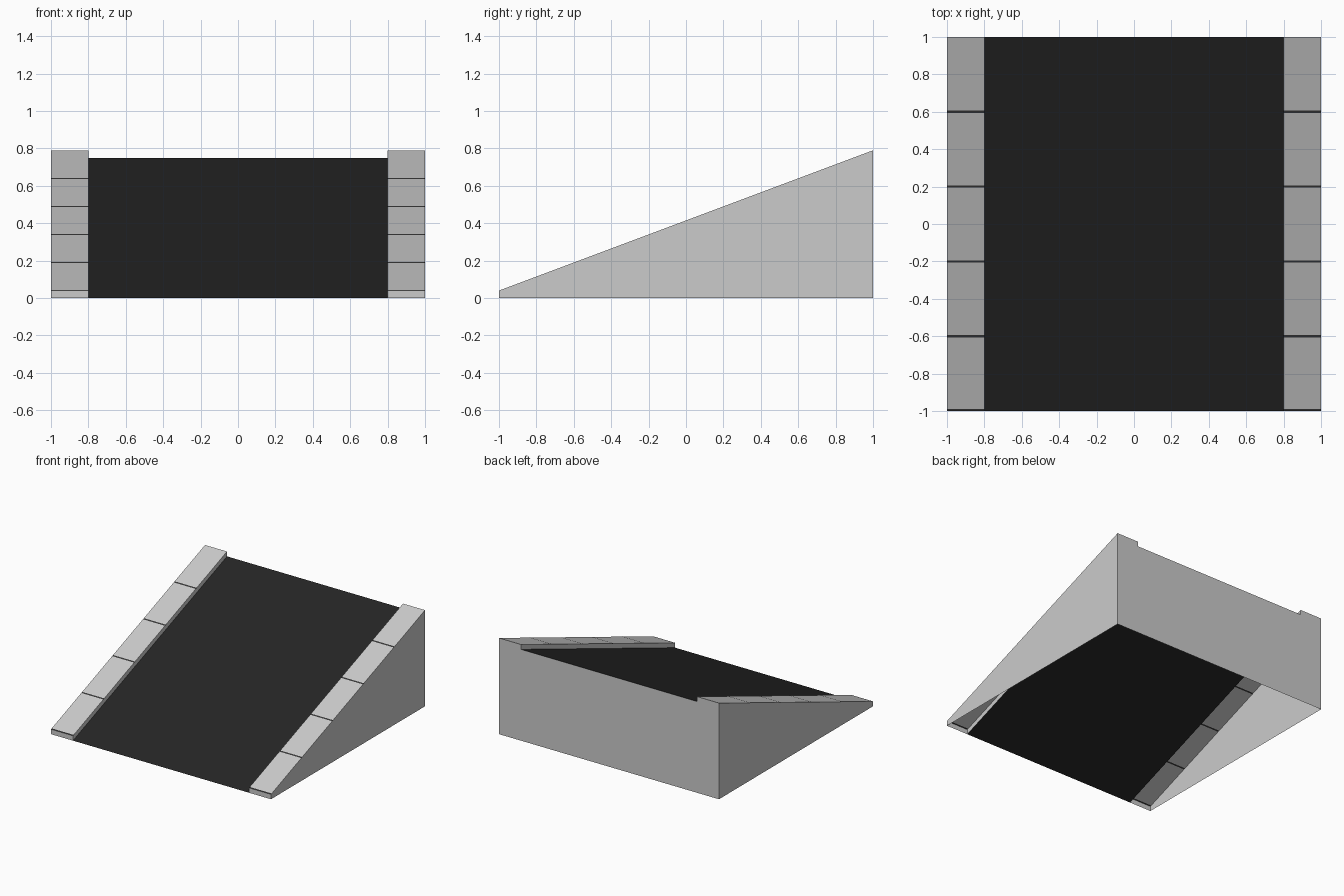
import bpy

if "Cube" in bpy.data.objects:
    bpy.data.objects.remove(bpy.data.objects["Cube"])

W, INNER, CURB, RISE = 1.0, 0.8, 0.04, 0.75


def slope(y):
    return RISE * (y + 1) / 2


def material(name, v):
    m = bpy.data.materials.new(name)
    m.diffuse_color = (v, v, v, 1)
    m.use_nodes = True
    m.node_tree.nodes["Principled BSDF"].inputs["Base Color"].default_value = m.diffuse_color
    return m


def sheet(name, polys, mat=None, mirror=False):
    """Thin open surface made from separate polygons, optionally mirrored in x."""
    verts, faces = [], []
    for p in polys:
        faces.append(range(len(verts), len(verts) + len(p)))
        verts += p
    me = bpy.data.meshes.new(name)
    me.from_pydata(verts, [], [list(f) for f in faces])
    ob = bpy.data.objects.new(name, me)
    bpy.context.collection.objects.link(ob)
    if mat:
        me.materials.append(mat)
    if mirror:
        ob.modifiers.new("mirror", 'MIRROR')
    return ob


def strip(y0, y1):
    """Piece of the curb top between two y positions."""
    a, b = slope(y0) + CURB, slope(y1) + CURB
    return [(INNER, y0, a), (W, y0, a), (W, y1, b), (INNER, y1, b)]


black = material("black_surface", 0.018)
dark = material("dark_joint", 0.04)

# Sloping driving surface, open underneath
sheet("ramp_surface", [[(-INNER, -1, 0), (INNER, -1, 0),
                        (INNER, 1, RISE), (-INNER, 1, RISE)]], black)

# Outer side walls and the short front and inner faces of the curbs
top = RISE + CURB
sheet("side_wall", [[(W, -1, 0), (W, 1, 0), (W, 1, top), (W, -1, CURB)]], mirror=True)
sheet("curb_front", [[(INNER, -1, 0), (W, -1, 0), (W, -1, CURB), (INNER, -1, CURB)]], mirror=True)
sheet("curb_inner_face", [[(INNER, 1, RISE), (INNER, -1, 0),
                           (INNER, -1, CURB), (INNER, 1, top)]], mirror=True)

# Curb tops: five blocks, each with a narrow dark joint
joints = [(-1, -0.99)] + [(y - 0.006, y + 0.006) for y in (-0.6, -0.2, 0.2, 0.6)]
ends = [j[0] for j in joints[1:]] + [1]
sheet("curb_blocks", [strip(j[1], e) for j, e in zip(joints, ends)], mirror=True)
sheet("curb_joints", [strip(*j) for j in joints], dark, mirror=True)

# Back wall with raised corners
sheet("back_wall", [[(W, 1, 0), (-W, 1, 0), (-W, 1, top), (-INNER, 1, top),
                     (-INNER, 1, RISE), (INNER, 1, RISE), (INNER, 1, top), (W, 1, top)]])
